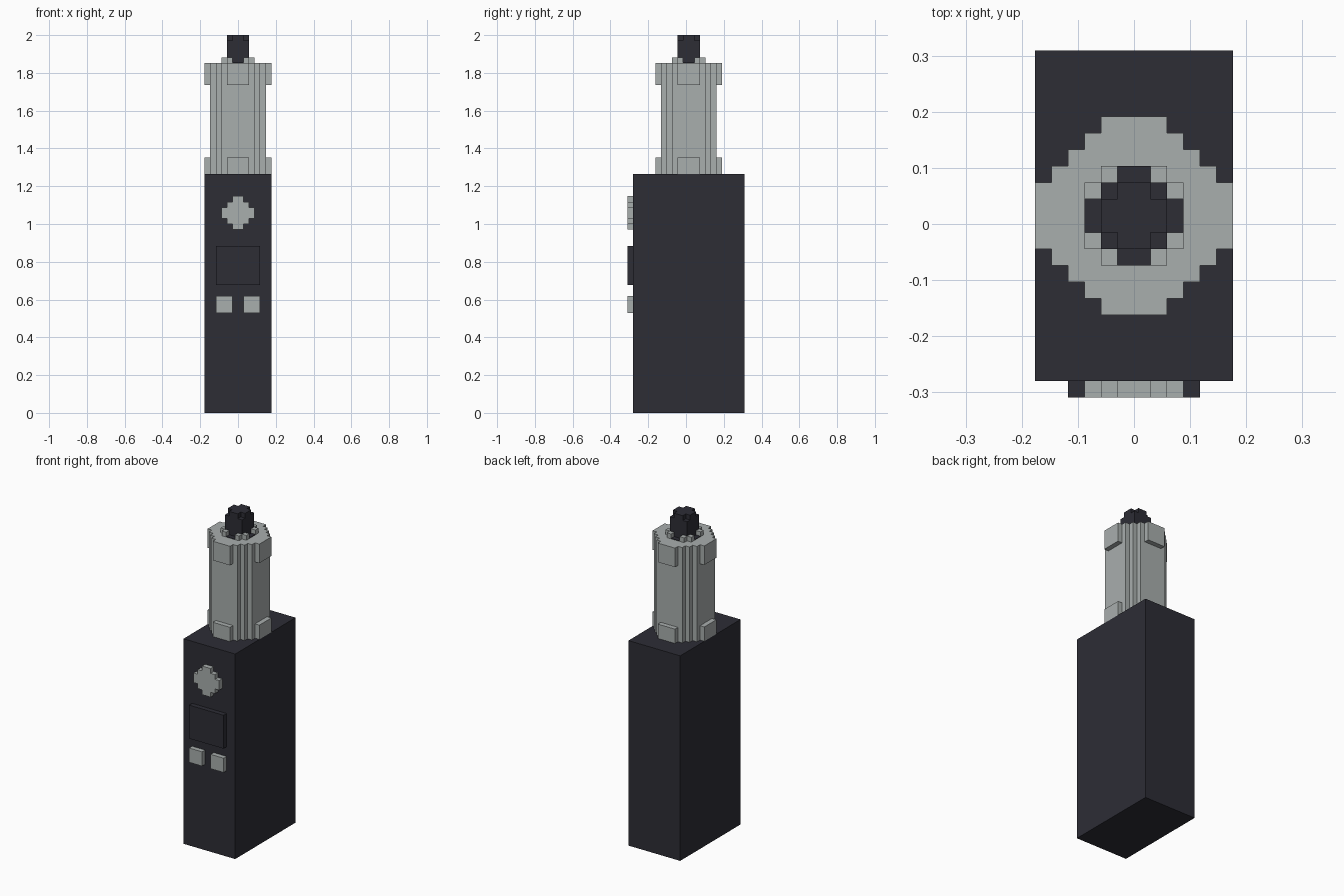
import bpy, bmesh
from mathutils import Vector

if "Cube" in bpy.data.objects:
    bpy.data.objects.remove(bpy.data.objects["Cube"])

U = 2 / 68      # one block
CY = 0.5        # tank axis offset in blocks


def material(name, rgb):
    m = bpy.data.materials.new(name)
    m.diffuse_color = (*rgb, 1)
    m.use_nodes = True
    m.node_tree.nodes["Principled BSDF"].inputs["Base Color"].default_value = m.diffuse_color
    return m


DARK = material("charcoal", (0.026, 0.026, 0.036))
METAL = material("light_metal", (0.395, 0.425, 0.42))


def prism(name, outline, a, b, mat, to_xyz):
    """Extrude a closed 2D outline from a to b; to_xyz places (p, q, depth) in block units."""
    bm = bmesh.new()
    face = bm.faces.new([bm.verts.new(Vector(to_xyz(p, q, a)) * U) for p, q in outline])
    top = bmesh.ops.extrude_face_region(bm, geom=[face])["geom"]
    move = (Vector(to_xyz(0, 0, b)) - Vector(to_xyz(0, 0, a))) * U
    bmesh.ops.translate(bm, vec=move, verts=[g for g in top if isinstance(g, bmesh.types.BMVert)])
    bmesh.ops.recalc_face_normals(bm, faces=bm.faces)
    me = bpy.data.meshes.new(name)
    bm.to_mesh(me)
    bm.free()
    me.materials.append(mat)
    ob = bpy.data.objects.new(name, me)
    bpy.context.collection.objects.link(ob)
    return ob


def stepped(steps):
    """Stair-stepped round outline from (half width, half height) pairs of one quadrant."""
    q = []
    for i, (x, y) in enumerate(steps):
        if i:
            q.append((x, steps[i - 1][1]))
        q.append((x, y))
    r = q[::-1]
    return q + [(-x, y) for x, y in r] + [(-x, -y) for x, y in q] + [(x, -y) for x, y in r]


def rect(x0, x1, y0, y1):
    return [(x0, y0), (x1, y0), (x1, y1), (x0, y1)]


def upright(p, q, d):       # outline lies flat, centred on the tank axis
    return (p, q + CY, d)


def on_front(zc):           # outline faces the front, centred at height zc
    return lambda p, q, d: (p, d, q + zc)


# Box body
prism("body", rect(-6, 6, -10, 10), 0, 43, DARK, upright)

# Front controls, one block proud of the body
CROSS = stepped([(3, 1), (2, 2), (1, 3)])
prism("fire_button", CROSS, -10.5, -9.5, METAL, on_front(36))
prism("screen", rect(-4, 4, -3.5, 3.5), -10.5, -9.5, DARK, on_front(26.5))
for side, x in (("left", -2.5), ("right", 2.5)):
    prism(side + "_adjust_button", rect(x - 1.5, x + 1.5, -1.5, 1.5),
          -10.5, -9.5, METAL, on_front(19.5))

# Tank with raised pads around its top and bottom
prism("tank", stepped([(5, 3), (4, 4), (3, 5)]), 43, 63, METAL, upright)
for level, z0, z1 in (("lower", 43, 46), ("upper", 59, 63)):
    for s, xn, yn in ((1, "right", "back"), (-1, "left", "front")):
        lo, hi = sorted((5 * s, 6 * s))
        prism(f"{level}_{xn}_pad", rect(lo, hi, -2, 2), z0, z1, METAL, upright)
        prism(f"{level}_{yn}_pad", rect(-2, 2, lo, hi), z0, z1, METAL, upright)

# Dark recess and the small posts around the mouthpiece
prism("tank_opening", CROSS, 62.9, 63.1, DARK, upright)
for sx in (-1, 1):
    for sy in (-1, 1):
        for x, y in ((2.5, 1.5), (1.5, 2.5)):
            x, y = x * sx, y * sy
            prism("collar_post", rect(x - .5, x + .5, y - .5, y + .5), 63, 64, METAL, upright)

# Mouthpiece with a cross-shaped top
prism("mouthpiece", rect(-2, 2, -2, 2), 63, 67, DARK, upright)
prism("mouthpiece_top", stepped([(2, 1), (1, 2)]), 67, 68, DARK, upright)
